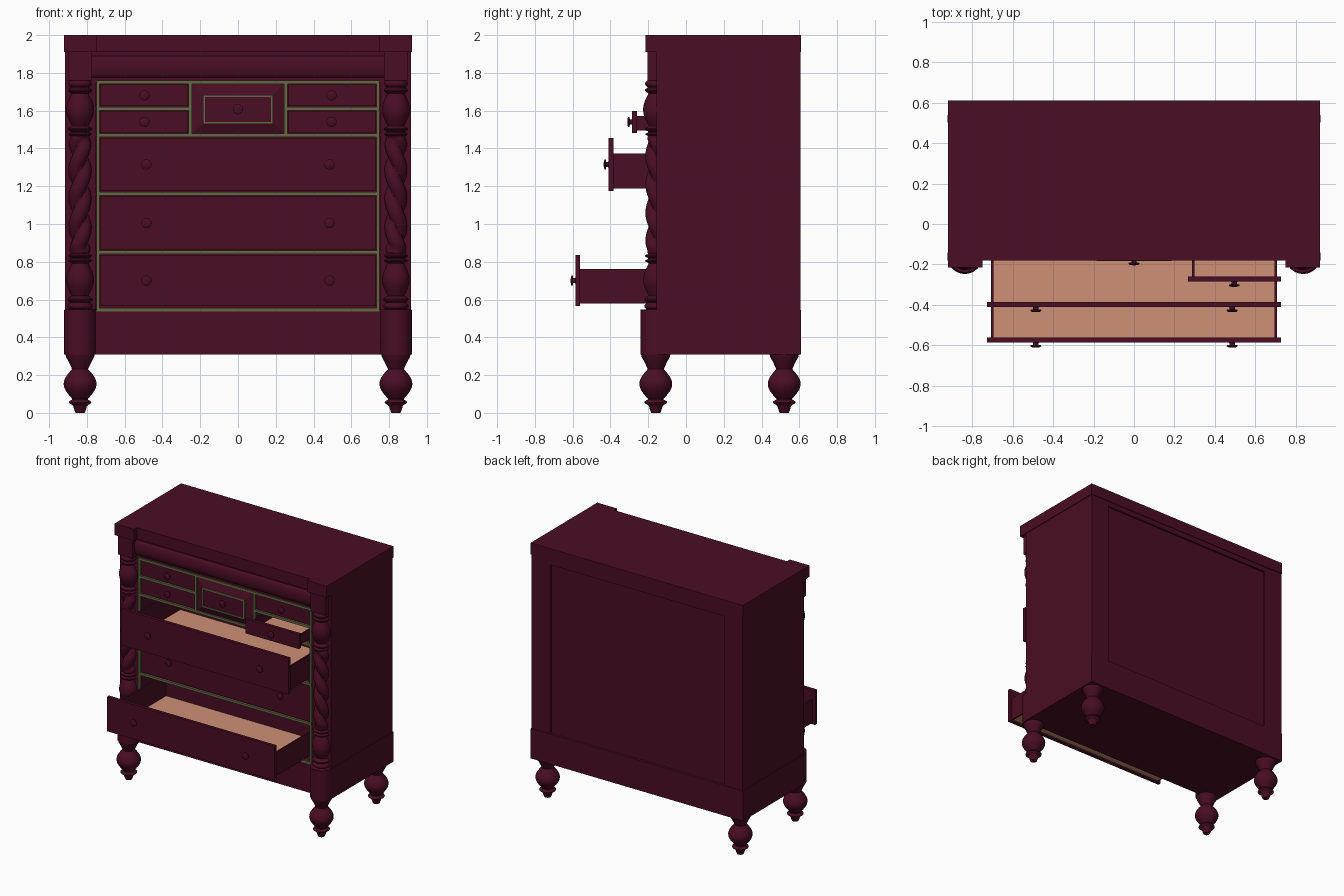
import bpy, bmesh, math
from math import sin, cos, pi

if "Cube" in bpy.data.objects:
    bpy.data.objects.remove(bpy.data.objects["Cube"])


def material(name, rgb):
    m = bpy.data.materials.new(name)
    m.diffuse_color = (*rgb, 1)
    m.use_nodes = True
    m.node_tree.nodes["Principled BSDF"].inputs["Base Color"].default_value = m.diffuse_color
    return m


WOOD = material("dark_red_wood", (0.068, 0.004, 0.017))
TRIM = material("olive_trim", (0.13, 0.14, 0.06))
LINING = material("peach_lining", (0.62, 0.28, 0.18))


def add(name, verts, faces, mat=WOOD, smooth=False):
    me = bpy.data.meshes.new(name)
    me.from_pydata(verts, [], faces)
    bm = bmesh.new()
    bm.from_mesh(me)
    bmesh.ops.recalc_face_normals(bm, faces=bm.faces)
    bm.to_mesh(me)
    bm.free()
    me.materials.append(mat)
    ob = bpy.data.objects.new(name, me)
    bpy.context.collection.objects.link(ob)
    if smooth:
        bpy.ops.object.select_all(action='DESELECT')
        ob.select_set(True)
        bpy.context.view_layer.objects.active = ob
        bpy.ops.object.shade_smooth_by_angle(angle=math.radians(40))
    return ob


def prism(name, poly, lo, hi, place, mat=WOOD, smooth=False):
    """Extrude a 2D outline from lo to hi; place(a, b, t) gives the 3D point."""
    n = len(poly)
    verts = [place(a, b, t) for t in (lo, hi) for a, b in poly]
    faces = [(i, (i + 1) % n, n + (i + 1) % n, n + i) for i in range(n)]
    faces += [tuple(range(n)), tuple(range(n, 2 * n))]
    return add(name, verts, faces, mat, smooth)


def box(name, x0, x1, y0, y1, z0, z1, mat=WOOD):
    return prism(name, [(x0, y0), (x1, y0), (x1, y1), (x0, y1)], z0, z1,
                 lambda a, b, t: (a, b, t), mat)


def lathe(name, rings, place, radius=lambda r, a, t: r, seg=32):
    """Turn (height, radius) rings round an axis; place(u, v, t) gives the 3D point."""
    verts = []
    for t, r in rings:
        for k in range(seg):
            a = 2 * pi * k / seg
            rr = radius(r, a, t)
            verts.append(place(rr * cos(a), rr * sin(a), t))
    faces = [(j * seg + k, j * seg + (k + 1) % seg, (j + 1) * seg + (k + 1) % seg, (j + 1) * seg + k)
             for j in range(len(rings) - 1) for k in range(seg)]
    faces += [tuple(range(seg)), tuple(range((len(rings) - 1) * seg, len(rings) * seg))]
    return add(name, verts, faces, WOOD, True)


def bulge(z0, z1, r0, r1, n=8):
    """Rounded moulding rings from z0 to z1, swelling from r0 to r1."""
    return [(z0 + (z1 - z0) * i / n, r0 + (r1 - r0) * sin(pi * i / n)) for i in range(n + 1)]


# top slab with projecting corners
top = [(-.92, .61), (-.92, -.215), (-.75, -.215), (-.75, -.18),
       (.75, -.18), (.75, -.215), (.92, -.215), (.92, .61)]
prism("top_slab", top, 1.91, 2.0, lambda a, b, t: (a, b, t))

# cushion frieze under the top
arc = [(-.15, 1.775)] + [(-.155 - .023 * sin(pi * i / 12), 1.8325 - .0575 * cos(pi * i / 12))
                         for i in range(13)] + [(-.15, 1.89)]
prism("cushion_frieze", arc, -.775, .775, lambda a, b, t: (t, a, b), smooth=True)

# carcass
box("base", -.92, .92, -.16, .61, .31, .545)
box("upper_rail", -.755, .755, -.155, .59, 1.745, 1.91)
box("back_panel", -.757, .757, .575, .59, .54, 1.76)
box("back_rail", -.757, .757, .585, .605, 1.87, 1.91)
shelves = [.545, .85, 1.16, 1.47, 1.75]
for z in shelves[1:4]:
    box("shelf", -.757, .757, -.152, .58, z - .008, z + .008)
for s in (-1, 1):
    a, b = sorted((s * .755, s * .915))
    box("side", a, b, -.155, .605, .545, 1.91)
    box("divider", s * .253 - .008, s * .253 + .008, -.152, .58, 1.47, 1.75)
    a, b = sorted((s * .253, s * .755))
    box("small_shelf", a, b, -.152, .58, 1.603, 1.619)

# olive beading round the drawers
for z in shelves:
    box("beading_across", -.75, .75, -.165, -.15, z - .009, z + .009, TRIM)
for s in (-1, 1):
    box("beading_side", s * .742 - .008, s * .742 + .008, -.165, -.15, .545, 1.755, TRIM)
    box("beading_upright", s * .253 - .009, s * .253 + .009, -.165, -.15, 1.47, 1.75, TRIM)
    a, b = sorted((s * .253, s * .745))
    box("beading_small", a, b, -.165, -.15, 1.602, 1.62, TRIM)


def knob(x, y, z):
    rings = [(0, .016), (.004, .013), (.012, .013), (.014, .026), (.02, .027), (.024, .02), (.026, .006)]
    lathe("knob", rings, lambda u, v, t: (x + u, y - t, z + v), seg=20)


def drawer(x0, x1, z0, z1, side_h, knobs, pull=0):
    f = -.155 - pull
    box("drawer_front", x0, x1, f, f + .025, z0, z1)
    b0, b1, bz, y0, y1 = x0 + .02, x1 - .02, z0 + .013, f + .025, f + .7
    box("drawer_bottom", b0 + .01, b1 - .01, y0, y1, bz, bz + .01, LINING)
    for x in (b0, b1 - .012):
        box("drawer_side", x, x + .012, y0, y1, bz, bz + side_h)
    box("drawer_back", b0, b1, y1 - .012, y1, bz, bz + side_h)
    for x in knobs:
        knob(x, f, (z0 + z1) / 2)


# three long drawers, two of them pulled out
for z0, z1, pull in ((.565, .835, .43), (.864, 1.146, 0), (1.174, 1.456, .255)):
    drawer(-.727, .727, z0, z1, .185, (-.485, .485), pull)
# four small drawers, one pulled out
for z0, z1 in ((1.483, 1.598), (1.624, 1.738)):
    for s in (-1, 1):
        a, b = sorted((s * .266, s * .727))
        drawer(a, b, z0, z1, .075, (s * .495,), .13 if s > 0 and z0 < 1.5 else 0)

# raised middle drawer with splayed border
outer = [(-.243, 1.48), (.243, 1.48), (.243, 1.741), (-.243, 1.741)]
inner = [(-.18, 1.535), (.18, 1.535), (.18, 1.678), (-.18, 1.678)]
verts = [(x, -.14, z) for x, z in outer] + [(x, -.155, z) for x, z in outer] + [(x, -.178, z) for x, z in inner]
faces = [(j + i, j + (i + 1) % 4, j + 4 + (i + 1) % 4, j + 4 + i) for j in (0, 4) for i in range(4)]
add("middle_drawer", verts, faces + [(0, 1, 2, 3), (8, 9, 10, 11)])
for z in (1.535, 1.678):
    box("middle_beading_across", -.185, .185, -.184, -.17, z - .006, z + .006, TRIM)
for x in (-.18, .18):
    box("middle_beading_side", x - .006, x + .006, -.184, -.17, 1.535, 1.678, TRIM)
knob(0, -.178, 1.607)

# column rings from the bottom up, with a twisted shaft in the middle
lower = ([(.545, .066)] + bulge(.55, .58, .055, .066, 5) + bulge(.585, .615, .05, .066, 5)
         + bulge(.62, .79, .043, .071, 12) + bulge(.795, .815, .045, .062, 5)
         + bulge(.82, .842, .045, .062, 5))
shaft = [(.85 + .61 * i / 70, .06) for i in range(71)]
upper = (bulge(1.465, 1.485, .045, .06, 5) + bulge(1.49, 1.515, .045, .064, 5)
         + [(z, r + .012 * (z - 1.6)) for z, r in bulge(1.52, 1.69, .043, .072, 12)]
         + bulge(1.695, 1.72, .05, .063, 5) + bulge(1.725, 1.76, .05, .062, 5))
foot = ([(0, .024), (.015, .03), (.035, .036)] + bulge(.042, .07, .042, .06, 6)
        + bulge(.075, .232, .042, .087, 16) + [(.24, .046), (.27, .06), (.295, .074), (.312, .078)])

for s in (-1, 1):
    cx = s * .836

    def twist(r, a, t):
        if not .85 <= t <= 1.46:
            return r
        fade = min(1, (t - .85) / .04, (1.46 - t) / .04)
        turn = -s * 2 * pi * (t - .91) / .3
        lobe = abs(cos(a + pi / 2 - turn)) ** .8
        return .05 + fade * (.013 * lobe * 2 - .016)

    lathe("turned_column", lower + shaft + upper, lambda u, v, t: (cx + u, -.155 + v, t), twist, 40)
    box("column_block", cx - .063, cx + .063, -.203, -.15, 1.76, 1.91)
    # rounded plinth below the column
    d = [(cx + .083 * cos(pi + pi * i / 20), -.157 + .083 * sin(pi + pi * i / 20)) for i in range(21)]
    prism("rounded_plinth", d + [(cx + .083, -.1), (cx - .083, -.1)], .31, .547,
          lambda a, b, t: (a, b, t), smooth=True)
    for y in (-.16, .52):
        lathe("turned_foot", foot, lambda u, v, t: (cx + u, y + v, t))
